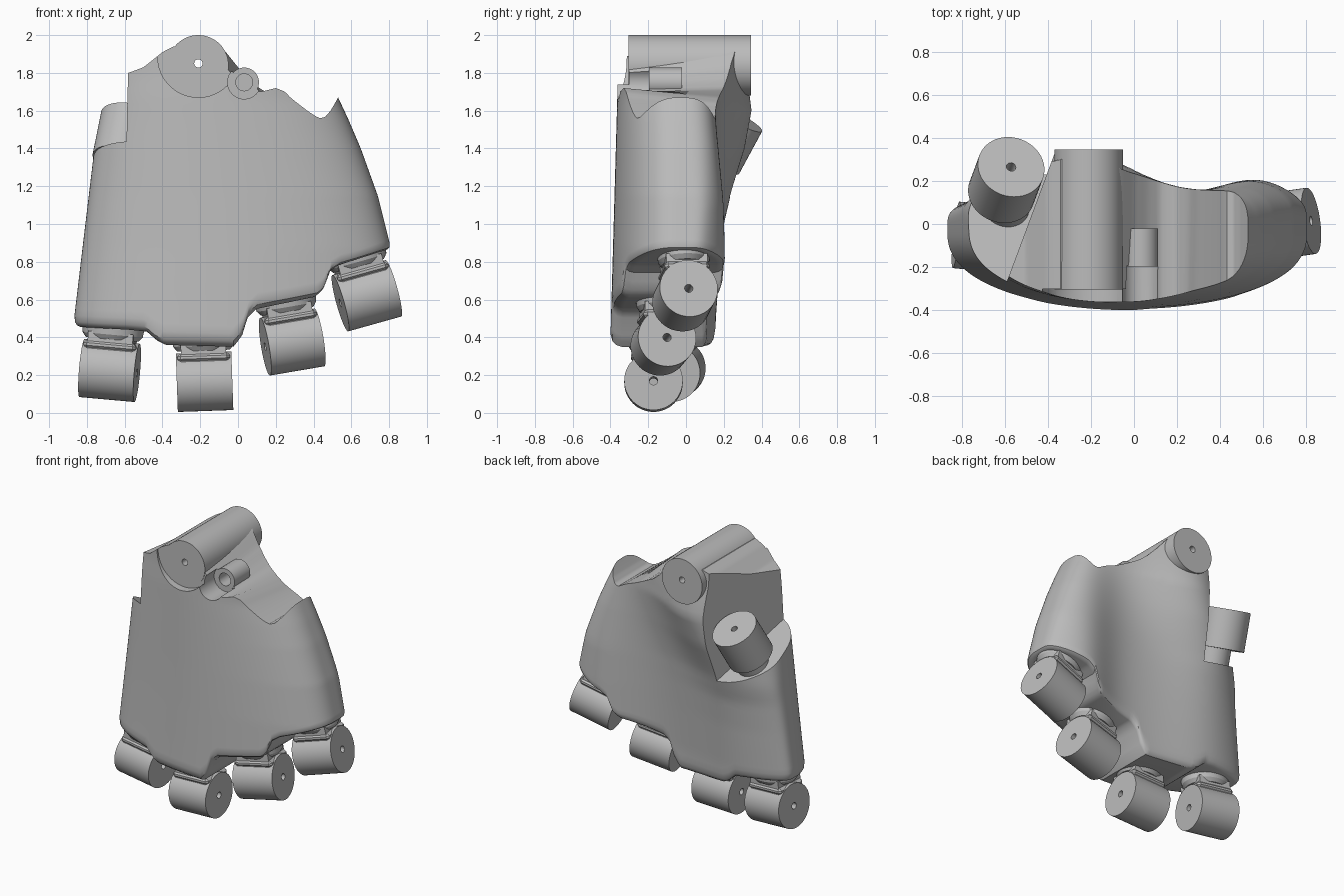
import bpy, bmesh, math
from mathutils import Vector, Matrix

if "Cube" in bpy.data.objects:
    bpy.data.objects.remove(bpy.data.objects["Cube"])

grey = bpy.data.materials.new("plain grey")
grey.use_nodes = True
grey.diffuse_color = (0.5, 0.5, 0.5, 1)
grey.node_tree.nodes["Principled BSDF"].inputs["Base Color"].default_value = (0.5, 0.5, 0.5, 1)


def finish(bm, name):
    bmesh.ops.recalc_face_normals(bm, faces=bm.faces)
    mesh = bpy.data.meshes.new(name)
    bm.to_mesh(mesh)
    bm.free()
    mesh.materials.append(grey)
    ob = bpy.data.objects.new(name, mesh)
    bpy.context.collection.objects.link(ob)
    return ob


def cylinder(name, a, b, r, segments=48):
    a, b = Vector(a), Vector(b)
    bm = bmesh.new()
    place = Matrix.Translation((a + b) / 2) @ (b - a).to_track_quat('Z', 'Y').to_matrix().to_4x4()
    bmesh.ops.create_cone(bm, cap_ends=True, segments=segments, radius1=r, radius2=r,
                          depth=(b - a).length, matrix=place)
    return finish(bm, name)


def block(name, centre, axes, size):
    bm = bmesh.new()
    rot = Matrix(axes).transposed().to_4x4()
    bmesh.ops.create_cube(bm, matrix=Matrix.Translation(centre) @ rot @ Matrix.Diagonal((*size, 1)))
    return finish(bm, name)


def activate(ob):
    bpy.ops.object.select_all(action='DESELECT')
    ob.select_set(True)
    bpy.context.view_layer.objects.active = ob


def cut(ob, *cutters):
    activate(ob)
    for c in cutters:
        c.hide_render = True
        mod = ob.modifiers.new("cut", 'BOOLEAN')
        mod.operation, mod.solver, mod.object = 'DIFFERENCE', 'EXACT', c
        bpy.ops.object.modifier_apply(modifier=mod.name)
        bpy.data.objects.remove(c)


def smooth(ob):
    activate(ob)
    bpy.ops.object.shade_smooth_by_angle(angle=math.radians(32))


def interp(points, x):
    if x <= points[0][0]:
        return points[0][1]
    for (x0, y0), (x1, y1) in zip(points, points[1:]):
        if x <= x1:
            return y0 + (y1 - y0) * (x - x0) / (x1 - x0)
    return points[-1][1]


# Palm: outlines of the sides, lower edge and upper edges at front and back
LEFT_EDGE = [(.4, -.88), (.48, -.87), (.9, -.82), (1.4, -.76), (1.8, -.7)]
RIGHT_EDGE = [(.6, .83), (.87, .81), (1.15, .74), (1.4, .65), (1.55, .586), (1.67, .53)]
LOWER = [(-.87, .455), (-.6, .44), (-.5, .43), (-.45, .385), (-.4, .36), (-.02, .35), (.03, .42),
         (.05, .5), (.1, .55), (.43, .615), (.47, .66), (.49, .74), (.55, .78), (.81, .86)]
UPPER_LEFT = [(-.7, 1.79), (-.58, 1.8), (-.5, 1.83), (-.4, 1.91), (-.34, 1.94)]
UPPER_RIGHT = [(.38, 1.59), (.43, 1.56), (.46, 1.565), (.49, 1.6), (.53, 1.67)]
UPPER_FRONT = UPPER_LEFT + [(-.1, 1.86), (0, 1.75), (.12, 1.7), (.2, 1.72), (.25, 1.7)] + UPPER_RIGHT
UPPER_BACK = UPPER_LEFT + [(-.08, 1.93), (0, 1.83), (.06, 1.765), (.12, 1.715), (.2, 1.67),
                           (.28, 1.63)] + UPPER_RIGHT


def by_fraction(profile):
    out = []
    for x, z in profile:
        lo, hi = interp(LEFT_EDGE, z), interp(RIGHT_EDGE, z)
        out.append(((x - lo) / (hi - lo), z))
    return sorted(out)


LOWER_U = by_fraction(LOWER)
UPPER_U = {-1: by_fraction(UPPER_FRONT), 1: by_fraction(UPPER_BACK)}
BULGE = [(.4, .07), (.8, .085), (1.0, .1), (1.2, .145), (1.4, .195), (1.6, .215), (1.85, .17)]
BULGE_X = [(.4, -.55), (1.15, -.52), (1.6, -.32)]


def palm_point(u, z, side, inset):
    lo, hi = interp(LEFT_EDGE, z), interp(RIGHT_EDGE, z)
    x = lo + (hi - lo) * (u + (.5 - u) * inset * .8)
    s = 2 * math.sqrt(max(u * (1 - u), 0))
    if side < 0:
        depth = interp([(.4, .36), (1.8, .32)], z) * s ** .86
    else:
        base = interp([(.5, .14), (1.7, .19)], z)
        depth = base + (.28 - base) * math.exp(-((x - .6) / .27) ** 2)
        depth += interp(BULGE, z) * math.exp(-((x - interp(BULGE_X, z)) / .38) ** 2)
        depth *= s ** interp([(1.1, .38), (1.6, .6)], z)
    return Vector((x, -.04 + side * depth * (1 - 3 * inset), z))


def build_palm(columns=110, rows=36):
    bm = bmesh.new()
    levels = [(0, .055), (.006, .03), (.02, .01)] + [(.045 + .955 * i / rows, 0) for i in range(rows + 1)]
    grid = []
    for v, inset in levels:
        ring = []
        for side in (-1, 1):
            line = []
            for i in range(columns + 1):
                if side > 0 and i in (0, columns):
                    line.append(ring[0][i])
                    continue
                u = (1 - math.cos(math.pi * i / columns)) / 2
                lo, hi = interp(LOWER_U, u), interp(UPPER_U[side], u)
                line.append(bm.verts.new(palm_point(u, lo + (hi - lo) * v, side, inset)))
            ring.append(line)
        grid.append(ring)
    for a, b in zip(grid, grid[1:]):
        for s in (0, 1):
            for i in range(columns):
                bm.faces.new((a[s][i], a[s][i + 1], b[s][i + 1], b[s][i]))
    for f, k in (grid[0], grid[-1]):
        for i in range(columns):
            bm.faces.new(list(dict.fromkeys((f[i], f[i + 1], k[i + 1], k[i]))))
    return finish(bm, "palm")


palm = build_palm()

# Thumb notch: a wall and a tilted shelf
wall = Vector((-.937, .349, 0)).normalized()
along = Vector((.349, .937, 0)).normalized()
thumb_up = (along * .5 + Vector((0, 0, .866))).normalized()
shelf_dir = thumb_up.cross(wall)
corner = Vector((-.58, -.24, 1.42))
notch = block("notch_cutter", corner + wall * .5 + thumb_up * .5, (wall, thumb_up, shelf_dir), (1, 1, 3))

# Flat face in front of the wrist barrel, recess and bore of the small boss
WX, WZ = -.21, 1.84
face_cut = cylinder("face_cutter", (WX, -.6, 1.885), (WX, -.302, 1.885), .215)
boss_cut = cylinder("boss_cutter", (.033, -.6, 1.75), (.033, -.193, 1.75), .088)
boss_bore = cylinder("boss_bore_cutter", (.033, -.4, 1.75), (.033, -.07, 1.75), .05)
bore = cylinder("bore_cutter", (WX, -.7, 1.85), (WX, .7, 1.85), .022, 20)
cut(palm, notch, face_cut, boss_cut, boss_bore, bore)
smooth(palm)

# Wrist barrel with a pin hole right through
barrel = cylinder("wrist_barrel", (WX, -.305, WZ), (WX, .345, WZ), .16, 64)
cut(barrel, cylinder("bore_cutter", (WX, -.7, 1.85), (WX, .7, 1.85), .022, 20))
smooth(barrel)

# Small hollow boss beside the barrel
boss = cylinder("tendon_boss", (.033, -.197, 1.75), (.033, -.02, 1.75), .078)
cut(boss, cylinder("bore_cutter", (.033, -.4, 1.75), (.033, -.08, 1.75), .045, 32))
smooth(boss)

# Thumb joint barrel on a narrower neck
cap = Vector((-.57, .265, 1.565))
thumb = cylinder("thumb_barrel", cap - thumb_up * .26, cap, .157)
cut(thumb, cylinder("bore_cutter", cap - thumb_up * .12, cap + thumb_up * .1, .022, 20))
smooth(thumb)
neck_top = cap - thumb_up * .25 + Vector((.04, -.01, 0))
smooth(cylinder("thumb_neck", neck_top - thumb_up * .2, neck_top, .11))

# Finger knuckles: pinned barrel, neck block, stop bar and oval flange
FINGERS = {
    "index": ((-.68, -.065, .225), (1, -.1, -.09)),
    "middle": ((-.177, -.172, .165), (1, 0, .035)),
    "ring": ((.287, -.12, .375), (1, .14, .17)),
    "little": ((.682, -.005, .62), (1, .14, .28)),
}
for name, (centre, axis) in FINGERS.items():
    c, a = Vector(centre), Vector(axis).normalized()
    up = (Vector((0, 0, 1)) - a * a.z).normalized()
    b = up.cross(a)
    knuckle = cylinder(name + "_knuckle", c - a * .147, c + a * .147, .155)
    cut(knuckle, cylinder("pin_cutter", c - a * .3, c + a * .3, .022, 20))
    smooth(knuckle)
    block(name + "_neck", c + up * .14, (a, b, up), (.24, .22, .12))
    bar = block(name + "_stop", c + up * .13, (a, b, up), (.28, .24, .05))
    activate(bar)
    bevel = bar.modifiers.new("bevel", 'BEVEL')
    bevel.width, bevel.segments = .018, 1
    bpy.ops.object.modifier_apply(modifier=bevel.name)
    for part, low, high, r, r2 in (("flange", .165, .19, .14, .16), ("collar", .19, .25, .16, .168)):
        bm = bmesh.new()
        place = Matrix.Translation(c + up * (low + high) / 2) @ Matrix((a, b, up)).transposed().to_4x4()
        bmesh.ops.create_cone(bm, cap_ends=True, segments=48, radius1=r, radius2=r2, depth=high - low,
                              matrix=place @ Matrix.Diagonal((1, .85, 1, 1)))
        smooth(finish(bm, name + "_" + part))
